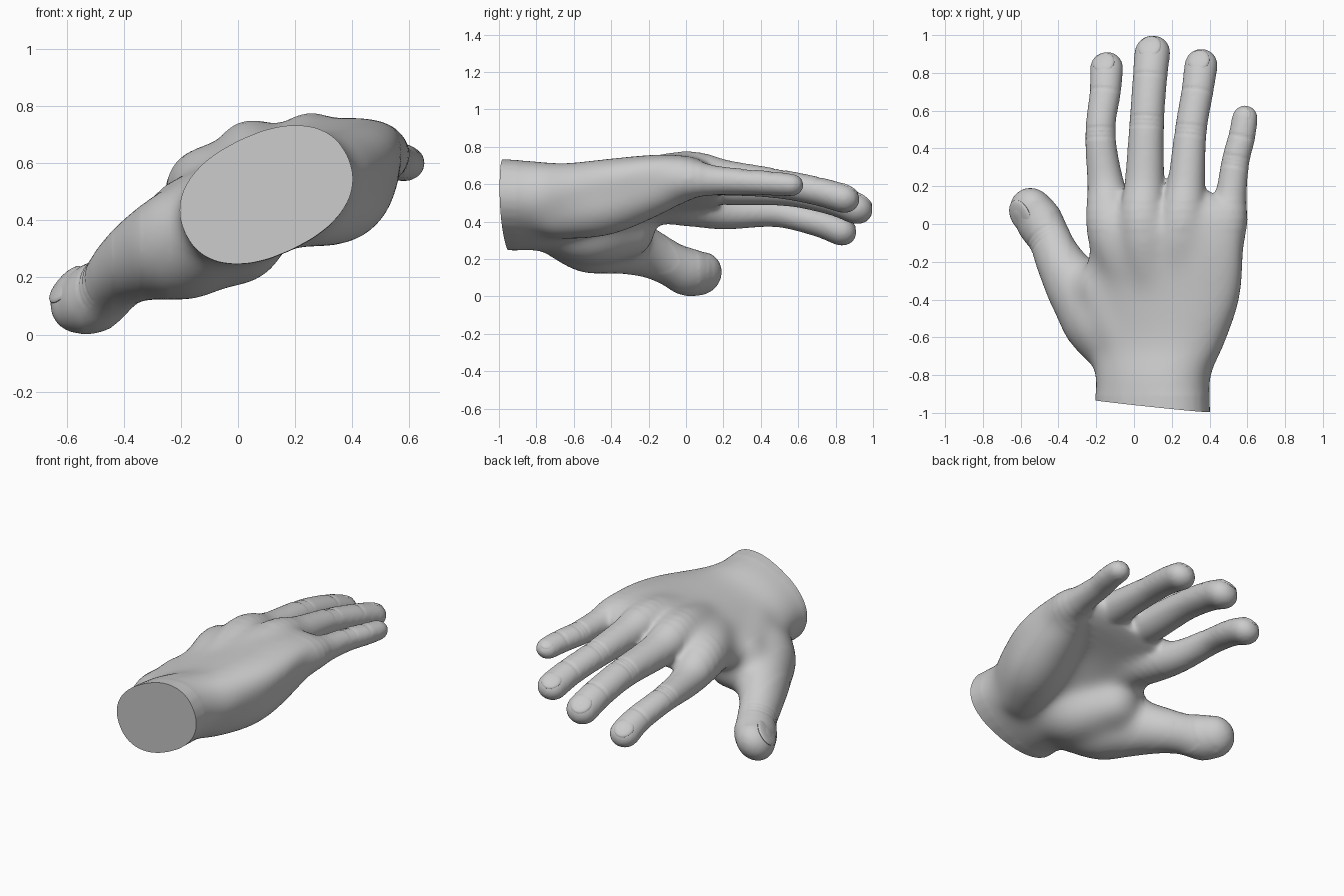
import bpy, bmesh, math
from mathutils import Vector, Matrix

cube = bpy.data.objects.get("Cube")
if cube:
    bpy.data.objects.remove(cube, do_unlink=True)

skin = bpy.data.materials.new("plain grey")
skin.use_nodes = True
GREY = (0.6, 0.6, 0.6, 1)
skin.diffuse_color = GREY
skin.node_tree.nodes["Principled BSDF"].inputs["Base Color"].default_value = GREY

SIDES = 28


def smooth_rows(rows, steps=6):
    """Catmull-Rom interpolation through rows of equal length."""
    ext = [rows[0]] + list(rows) + [rows[-1]]
    out = []
    for a, b, c, d in zip(ext, ext[1:], ext[2:], ext[3:]):
        for k in range(steps):
            t = k / steps
            out.append([q + 0.5 * t * (r - p + t * (2 * p - 5 * q + 4 * r - s + t * (3 * (q - r) + s - p)))
                        for p, q, r, s in zip(a, b, c, d)])
    return out + [list(rows[-1])]


def loft(bm, rings):
    """Closed skin over a list of point rings."""
    loops = [[bm.verts.new(p) for p in ring] for ring in rings]
    for lo, hi in zip(loops, loops[1:]):
        for i in range(SIDES):
            j = (i + 1) % SIDES
            bm.faces.new((lo[i], lo[j], hi[j], hi[i]))
    bm.faces.new(loops[0][::-1])
    bm.faces.new(loops[-1])


def frames(path, hint):
    """Centre, side, up, tangent and radius along a path."""
    rows = smooth_rows(path)
    pts = [Vector(r[:3]) for r in rows]
    out = []
    for i, r in enumerate(rows):
        tan = (pts[min(i + 1, len(pts) - 1)] - pts[max(i - 1, 0)]).normalized()
        side = tan.cross(Vector(hint)).normalized()
        out.append((pts[i], side, side.cross(tan), tan, r[3]))
    return out


def tube(bm, frame_list, flat_tip):
    """Round-ended tube that flattens toward the tip."""
    def ring(c, side, up, r, flat):
        return [c + side * r * math.cos(a) + up * r * flat * math.sin(a)
                for a in (math.tau * i / SIDES for i in range(SIDES))]
    rings = []
    n = len(frame_list) - 1
    for i, (c, side, up, tan, r) in enumerate(frame_list):
        rings.append(ring(c, side, up, r, 1 + (flat_tip - 1) * i / n))
    c, side, up, tan, r = frame_list[-1]
    for k in range(1, 8):
        a = math.pi / 2 * k / 8
        rings.append(ring(c + tan * r * math.sin(a), side, up, r * math.cos(a), flat_tip))
    loft(bm, rings)


def palm(bm, rows):
    """Tilted rounded sections: y, x, z, half width, half thickness, tilt, hollow."""
    rings = []
    for y, x, z, w, h, tilt, cup in smooth_rows(rows):
        ring = []
        for i in range(SIDES):
            a = math.tau * i / SIDES
            ca, sa = math.cos(a), math.sin(a)
            u = math.copysign(abs(ca) ** 0.88, ca)
            v = math.copysign(abs(sa) ** 0.88, sa)
            if v < 0:
                v *= 1 - cup * (1 - u * u)
            t = math.radians(tilt)
            ring.append(Vector((x + w * u * math.cos(t) - h * v * math.sin(t), y,
                                z + w * u * math.sin(t) + h * v * math.cos(t))))
        rings.append(ring)
    loft(bm, rings)


# Palm and wrist sections
PALM = [(-1.1, .1, .495, .318, .212, 25, 0), (-.82, .1, .485, .318, .21, 25, 0),
        (-.65, .125, .485, .37, .185, 22, 0), (-.4, .155, .525, .425, .167, 18, .1),
        (-.15, .17, .575, .425, .145, 15, .25), (.05, .17, .585, .405, .12, 14, .25),
        (.18, .13, .565, .27, .06, 15, .1)]

# Digits as x, y, z, radius
DORSAL = (-.27, 0, 1)
DIGITS = {
    "index": [(.03, -.42, .53, .09), (-.1, -.06, .522, .15), (-.148, .2, .452, .1),
              (-.178, .48, .445, .081), (-.152, .7, .396, .084), (-.145, .825, .35, .09)],
    "middle": [(.1, -.42, .56, .09), (.05, -.04, .632, .13), (.056, .22, .588, .106),
               (.068, .54, .568, .093), (.085, .78, .518, .093), (.097, .905, .471, .097)],
    "ring": [(.2, -.42, .57, .09), (.25, -.04, .655, .13), (.277, .22, .633, .1),
             (.3, .49, .603, .086), (.335, .7, .563, .086), (.355, .84, .524, .09)],
    "little": [(.32, -.42, .56, .09), (.472, -.06, .625, .124), (.512, .15, .62, .085),
               (.537, .33, .612, .075), (.57, .46, .604, .073), (.587, .56, .596, .07)],
    "thumb": [(-.05, -.72, .375, .15), (-.17, -.52, .325, .207), (-.295, -.35, .283, .173),
              (-.39, -.2, .23, .138), (-.445, -.08, .173, .124), (-.497, .01, .13, .136),
              (-.54, .07, .122, .126)],
}

# Muscle pads: thumb mound, outer heel of the palm, web behind the thumb
PADS = [
    [(.01, -.74, .4, .15), (-.02, -.52, .36, .195), (-.11, -.31, .35, .15)],
    [(.22, -.74, .45, .15), (.35, -.46, .49, .175), (.413, -.2, .575, .16), (.452, -.03, .615, .12)],
    [(-.04, -.62, .45, .15), (-.18, -.33, .42, .135)],
]

bm = bmesh.new()
palm(bm, PALM)
for pad in PADS:
    tube(bm, frames(pad, DORSAL), 1)
paths = {}
FLAT = .86
for name, path in DIGITS.items():
    paths[name] = frames(path, (-.8, 0, .5) if name == "thumb" else DORSAL)
    tube(bm, paths[name], FLAT)
bmesh.ops.recalc_face_normals(bm, faces=bm.faces)
mesh = bpy.data.meshes.new("hand")
bm.to_mesh(mesh)
bm.free()
hand = bpy.data.objects.new("hand", mesh)
bpy.context.collection.objects.link(hand)

# Fuse the parts into one skin and soften the joins
remesh = hand.modifiers.new("fuse", 'REMESH')
remesh.mode = 'VOXEL'
remesh.voxel_size = 0.011
soften = hand.modifiers.new("soften", 'SMOOTH')
soften.factor = 0.5
soften.iterations = 20
fused = bpy.data.meshes.new_from_object(hand.evaluated_get(bpy.context.evaluated_depsgraph_get()))
hand.modifiers.clear()
hand.data = fused

bm = bmesh.new()
bm.from_mesh(fused)

# Blend knuckles and muscle pads into the palm, fading out toward the digits
for limit in (.12, .07, .02, -.03):
    region = [v for v in bm.verts if -.9 < v.co.y < limit and v.co.x > -.2 - limit * 2 - .1]
    for _ in range(22):
        bmesh.ops.smooth_vert(bm, verts=region, factor=.5,
                              use_axis_x=True, use_axis_y=True, use_axis_z=True)
bm.normal_update()

# Skin creases over the finger joints
for name, rows in paths.items():
    creases = [(24, (-.024, 0, .024))]
    if name != "thumb":
        creases = [(18, (-.024, 0, .024)), (24, (0,))]
    for station, shifts in creases:
        c, side, up, tan, r = rows[station]
        for v in bm.verts:
            off = v.co - c
            if off.length < r * 1.4 and v.normal.dot(up) > .2:
                d = off.dot(tan)
                depth = sum(math.exp(-((d - s) / .008) ** 2) for s in shifts)
                v.co -= v.normal * .005 * depth * v.normal.dot(up)

# Flat slanted cut through the wrist
cut = bmesh.ops.bisect_plane(bm, geom=bm.verts[:] + bm.edges[:] + bm.faces[:],
                             plane_co=(.1, -.965, .5), plane_no=(-.1, -1, -.02),
                             clear_outer=True)
rim = [e for e in cut["geom_cut"] if isinstance(e, bmesh.types.BMEdge)]
bmesh.ops.contextual_create(bm, geom=rim)
bmesh.ops.recalc_face_normals(bm, faces=bm.faces)
bm.to_mesh(fused)
bm.free()

# Fingernails, sunk into the tips
parts = [hand]
for name, rows in paths.items():
    c, side, up, tan, r = rows[-1]
    basis = Matrix((side, tan, up)).transposed().to_4x4()
    place = Matrix.Translation(c + up * (r * FLAT - .023) + tan * r * .1)
    tilt = Matrix.Rotation(math.radians(-10), 4, 'X')
    size = Matrix.Diagonal((r * .64, r * .7, .019, 1))
    bm = bmesh.new()
    bmesh.ops.create_uvsphere(bm, u_segments=24, v_segments=12, radius=1,
                              matrix=place @ basis @ tilt @ size)
    nail_mesh = bpy.data.meshes.new(name + "_nail")
    bm.to_mesh(nail_mesh)
    bm.free()
    nail = bpy.data.objects.new(name + "_nail", nail_mesh)
    bpy.context.collection.objects.link(nail)
    parts.append(nail)

# Colour and shading
for ob in parts:
    ob.data.materials.clear()
    ob.data.materials.append(skin)
    bpy.ops.object.select_all(action='DESELECT')
    ob.select_set(True)
    bpy.context.view_layer.objects.active = ob
    bpy.ops.object.shade_smooth_by_angle(angle=math.radians(45))
